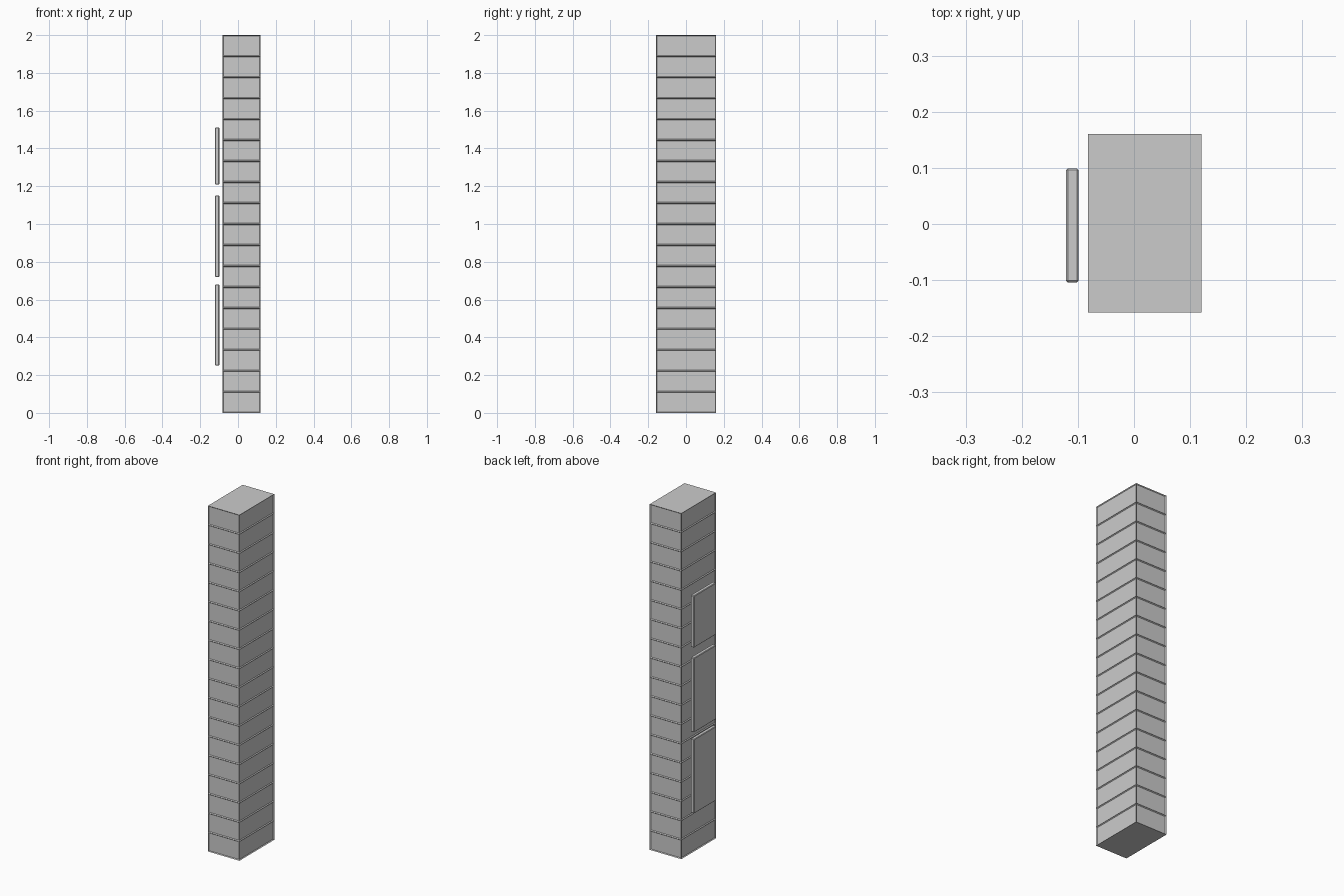
import bpy, bmesh

if "Cube" in bpy.data.objects:
    bpy.data.objects.remove(bpy.data.objects["Cube"])

def box(name, lo, hi):
    me = bpy.data.meshes.new(name)
    bm = bmesh.new()
    bmesh.ops.create_cube(bm, size=1)
    for v in bm.verts:
        v.co = [(lo[i] + hi[i]) / 2 + v.co[i] * (hi[i] - lo[i]) for i in range(3)]
    bm.to_mesh(me)
    bm.free()
    ob = bpy.data.objects.new(name, me)
    bpy.context.collection.objects.link(ob)
    return ob

# Column: sides split into stacked courses, each with recessed panels
LAYERS = 18
column = box("column", (-0.082, -0.158, 0), (0.12, 0.16, 2))
bm = bmesh.new()
bm.from_mesh(column.data)
for i in range(1, LAYERS):
    bmesh.ops.bisect_plane(bm, geom=bm.verts[:] + bm.edges[:] + bm.faces[:],
                           plane_co=(0, 0, 2 * i / LAYERS), plane_no=(0, 0, 1))
bm.normal_update()
sides = [f for f in bm.faces if abs(f.normal.z) < 0.5]
bmesh.ops.inset_individual(bm, faces=sides, thickness=0.006, depth=-0.005)
# Square the recess walls
bm.to_mesh(column.data)
bm.free()

# Thin side panels standing off the column
for name, z0, z1 in (("lower_panel", 0.25, 0.68), ("middle_panel", 0.72, 1.15),
                     ("upper_panel", 1.21, 1.51)):
    p = box(name, (-0.121, -0.104, z0), (-0.099, 0.099, z1))
    b = p.modifiers.new("bevel", 'BEVEL')
    b.width = 0.003
    b.segments = 1
